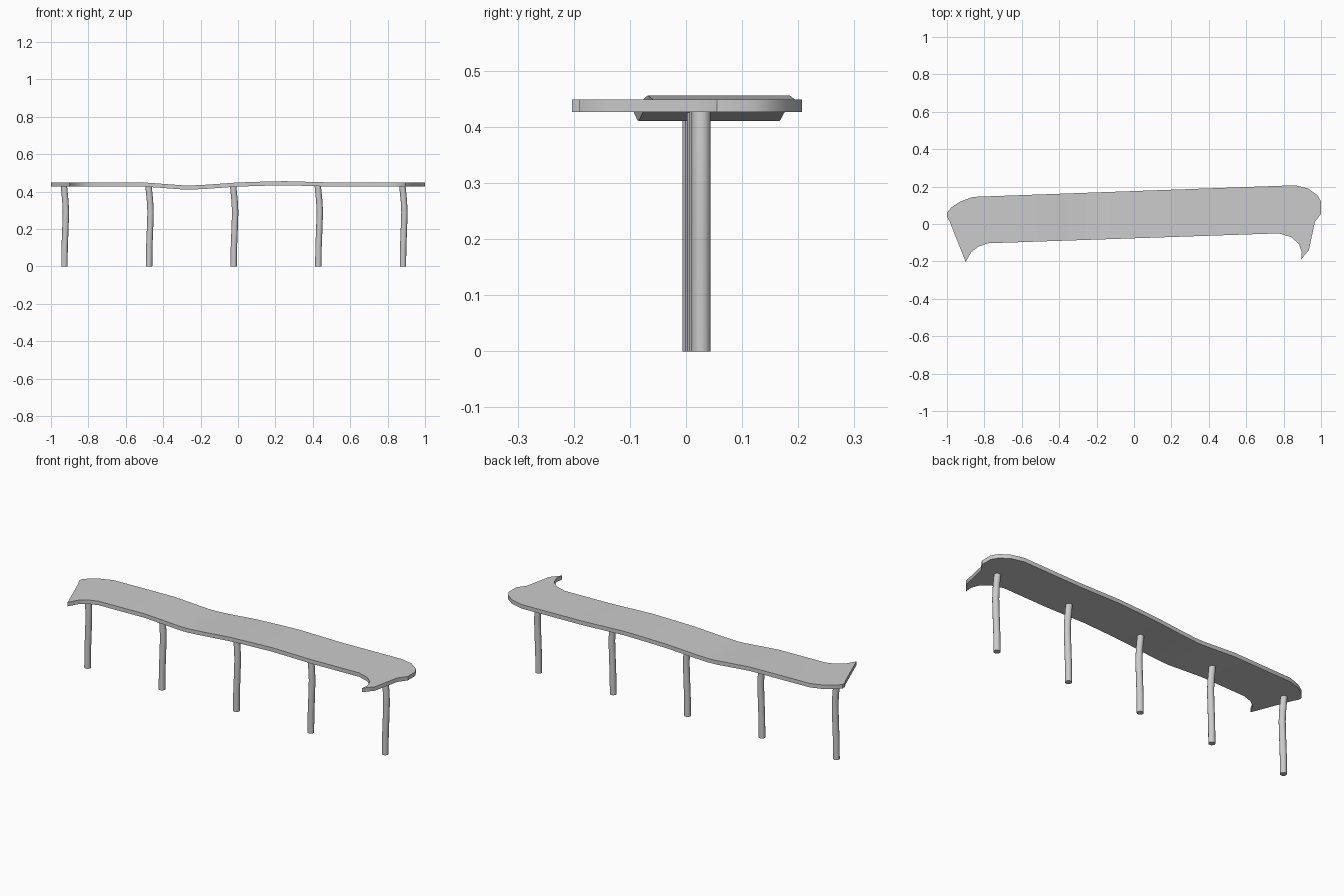
import bpy, bmesh, math

if "Cube" in bpy.data.objects:
    bpy.data.objects.remove(bpy.data.objects["Cube"])


def finish(bm, name):
    bmesh.ops.recalc_face_normals(bm, faces=bm.faces[:])
    me = bpy.data.meshes.new(name)
    bm.to_mesh(me)
    bm.free()
    ob = bpy.data.objects.new(name, me)
    bpy.context.collection.objects.link(ob)
    bpy.ops.object.select_all(action='DESELECT')
    ob.select_set(True)
    bpy.context.view_layer.objects.active = ob
    bpy.ops.object.shade_smooth_by_angle(angle=math.radians(30))


# Seat plank: outline seen from above, plus its wave along x
OUTLINE = [(-1, 0.04), (-1, 0.06), (-0.975, 0.09), (-0.93, 0.12), (-0.86, 0.145),
           (0.86, 0.207), (0.93, 0.19), (0.98, 0.155), (1, 0.12), (1, 0.055),
           (0.967, 0.01), (0.935, -0.14), (0.893, -0.19), (0.897, -0.15),
           (0.88, -0.105), (0.84, -0.07), (0.775, -0.05), (-0.78, -0.103),
           (-0.83, -0.12), (-0.87, -0.15), (-0.9, -0.203), (-0.985, 0.012)]
WAVE = [(-1.1, 0), (-0.5, 0), (-0.38, -0.009), (-0.3, -0.015), (-0.25, -0.016),
        (-0.17, -0.012), (0, 0), (0.12, 0.004), (0.25, 0.007), (0.5, 0), (1.1, 0)]


def wave(x):
    for (x0, z0), (x1, z1) in zip(WAVE, WAVE[1:]):
        if x <= x1:
            return z0 + (z1 - z0) * (x - x0) / (x1 - x0)
    return 0


bm = bmesh.new()
bm.faces.new([bm.verts.new((x, y, 0.427)) for x, y in OUTLINE])
for x, _ in WAVE[1:-1]:
    bmesh.ops.bisect_plane(bm, geom=bm.verts[:] + bm.edges[:] + bm.faces[:],
                           plane_co=(x, 0, 0), plane_no=(1, 0, 0))
ext = bmesh.ops.extrude_face_region(bm, geom=bm.faces[:], use_keep_orig=True)
top = [g for g in ext['geom'] if isinstance(g, bmesh.types.BMVert)]
bmesh.ops.translate(bm, verts=top, vec=(0, 0, 0.022))
for v in bm.verts:
    v.co.z += wave(v.co.x)
finish(bm, "seat")

# Five slightly bent round legs
BEND = [(0, 0), (0.1, 0.001), (0.2, 0.005), (0.29, 0.008), (0.35, 0.005), (0.43, -0.003)]
SIDES, R = 16, 0.017
for i in range(5):
    cx = -0.928 + 0.4525 * i
    cy = 0.011 + 0.004 * i
    bm = bmesh.new()
    rings = []
    for z, dx in BEND:
        rings.append([bm.verts.new((cx + dx + R * math.cos(2 * math.pi * k / SIDES),
                                    cy + R * math.sin(2 * math.pi * k / SIDES), z))
                      for k in range(SIDES)])
    for a, b in zip(rings, rings[1:]):
        for k in range(SIDES):
            n = (k + 1) % SIDES
            bm.faces.new((a[k], a[n], b[n], b[k]))
    bm.faces.new(rings[0][::-1])
    bm.faces.new(rings[-1])
    finish(bm, f"leg_{i + 1}")
